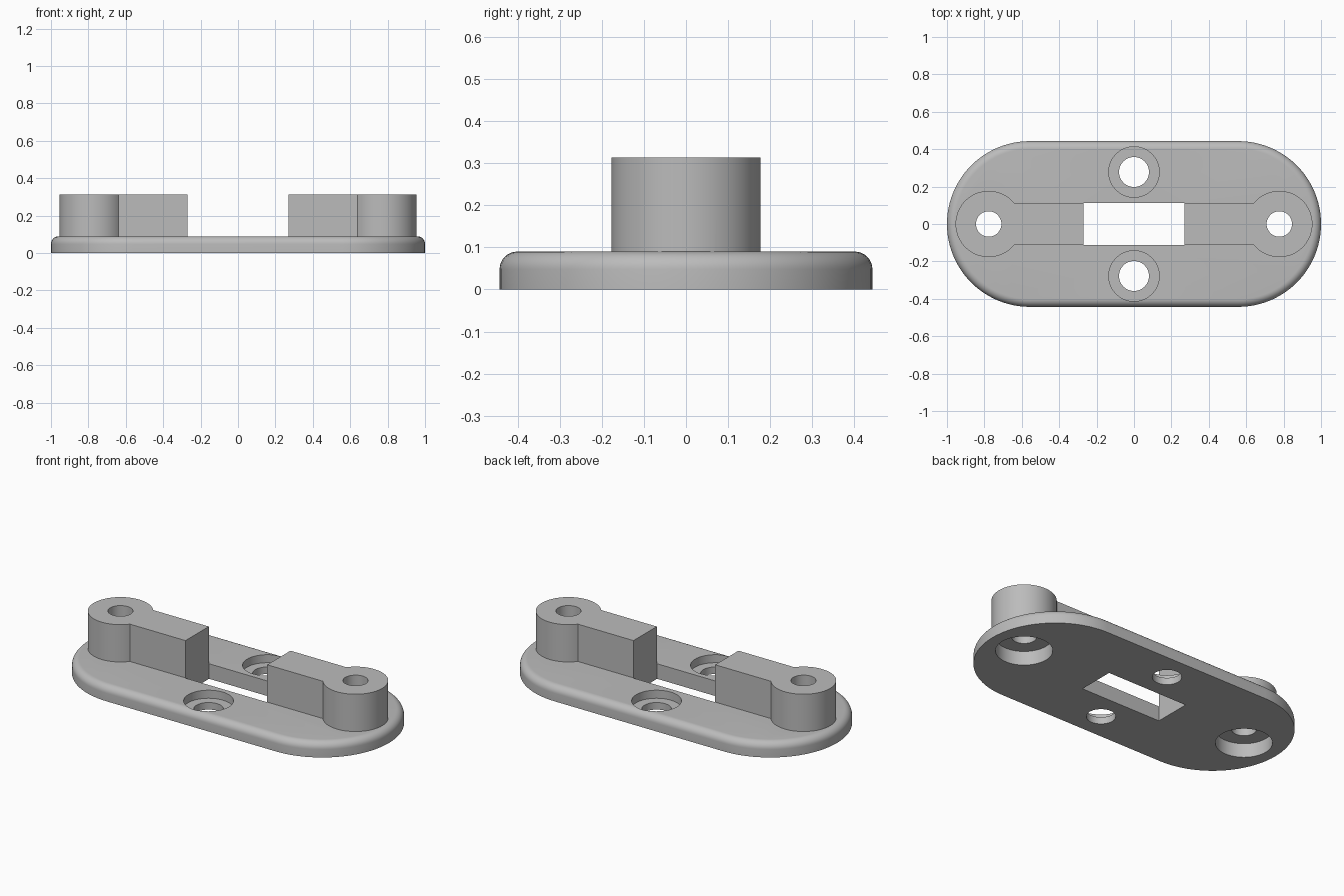
import bpy
import bmesh
from math import sin, cos, pi, asin

PLATE_H, TOP_H = 0.09, 0.313
HALF_W, FILLET = 0.443, 0.042
BOSS_X, BOSS_R, ARM_W = 0.777, 0.177, 0.11
SLOT_X, SLOT_Y = 0.27, 0.112
SCREW_Y = 0.278

cube = bpy.data.objects.get("Cube")
if cube:
    bpy.data.objects.remove(cube, do_unlink=True)

grey = bpy.data.materials.new("plain_grey")
grey.use_nodes = True
grey.diffuse_color = (0.5, 0.5, 0.5, 1)
grey.node_tree.nodes["Principled BSDF"].inputs["Base Color"].default_value = (0.5, 0.5, 0.5, 1)


def arc(cx, cy, r, start, end, steps):
    return [(cx + r * cos(start + (end - start) * i / steps),
             cy + r * sin(start + (end - start) * i / steps)) for i in range(steps + 1)]


def loft(name, rings):
    """Solid from a stack of (outline, z) rings with equal point counts."""
    bm = bmesh.new()
    loops = [[bm.verts.new((x, y, z)) for x, y in outline] for outline, z in rings]
    for a, b in zip(loops, loops[1:]):
        for i in range(len(a)):
            j = (i + 1) % len(a)
            bm.faces.new((a[i], a[j], b[j], b[i]))
    bm.faces.new(loops[0][::-1])
    bm.faces.new(loops[-1])
    bmesh.ops.recalc_face_normals(bm, faces=bm.faces)
    mesh = bpy.data.meshes.new(name)
    bm.to_mesh(mesh)
    bm.free()
    mesh.materials.append(grey)
    obj = bpy.data.objects.new(name, mesh)
    bpy.context.collection.objects.link(obj)
    return obj


def cylinder(name, x, y, r, z0, z1):
    outline = arc(x, y, r, 0, 2 * pi, 64)[:-1]
    return loft(name, [(outline, z0), (outline, z1)])


def combine(target, other, operation):
    """Apply a boolean and discard the helper."""
    mod = target.modifiers.new(other.name, "BOOLEAN")
    mod.operation, mod.object, mod.solver = operation, other, "EXACT"
    bpy.ops.object.select_all(action="DESELECT")
    bpy.context.view_layer.objects.active = target
    target.select_set(True)
    bpy.ops.object.modifier_apply(modifier=mod.name)
    bpy.data.objects.remove(other, do_unlink=True)


# Base plate: round-ended outline with a filleted top edge
def stadium(inset):
    r, cx = HALF_W - inset, 1 - HALF_W
    return arc(cx, 0, r, -pi / 2, pi / 2, 48) + arc(-cx, 0, r, pi / 2, 3 * pi / 2, 48)


rings = [(stadium(0), 0)]
for i in range(9):
    a = pi / 2 * i / 8
    rings.append((stadium(FILLET * (1 - cos(a))), PLATE_H - FILLET * (1 - sin(a))))
base = loft("mounting_base", rings)

# Round bosses, each with an arm reaching to the central slot
join = pi - asin(ARM_W / BOSS_R)
for side in (1, -1):
    outline = [(0.2, -ARM_W)] + arc(BOSS_X, 0, BOSS_R, -join, join, 64) + [(0.2, ARM_W)]
    outline = [(x * side, y * side) for x, y in outline]
    combine(base, loft("boss_and_arm", [(outline, 0.04), (outline, TOP_H)]), "UNION")

# Central slot, trimming the arm ends flush
corners = [(-SLOT_X, -SLOT_Y), (SLOT_X, -SLOT_Y), (SLOT_X, SLOT_Y), (-SLOT_X, SLOT_Y)]
combine(base, loft("slot_cutter", [(corners, -0.1), (corners, 0.5)]), "DIFFERENCE")

for side in (1, -1):
    # Boss holes, with wide recesses underneath
    combine(base, cylinder("boss_hole", side * BOSS_X, 0, 0.068, -0.1, 0.5), "DIFFERENCE")
    combine(base, cylinder("boss_recess", side * BOSS_X, 0, 0.155, -0.1, 0.085), "DIFFERENCE")
    # Screw holes, with counterbores on top
    combine(base, cylinder("screw_hole", 0, side * SCREW_Y, 0.08, -0.1, 0.2), "DIFFERENCE")
    combine(base, cylinder("screw_counterbore", 0, side * SCREW_Y, 0.135, 0.042, 0.2), "DIFFERENCE")

bpy.ops.object.shade_smooth_by_angle(angle=pi / 6)
